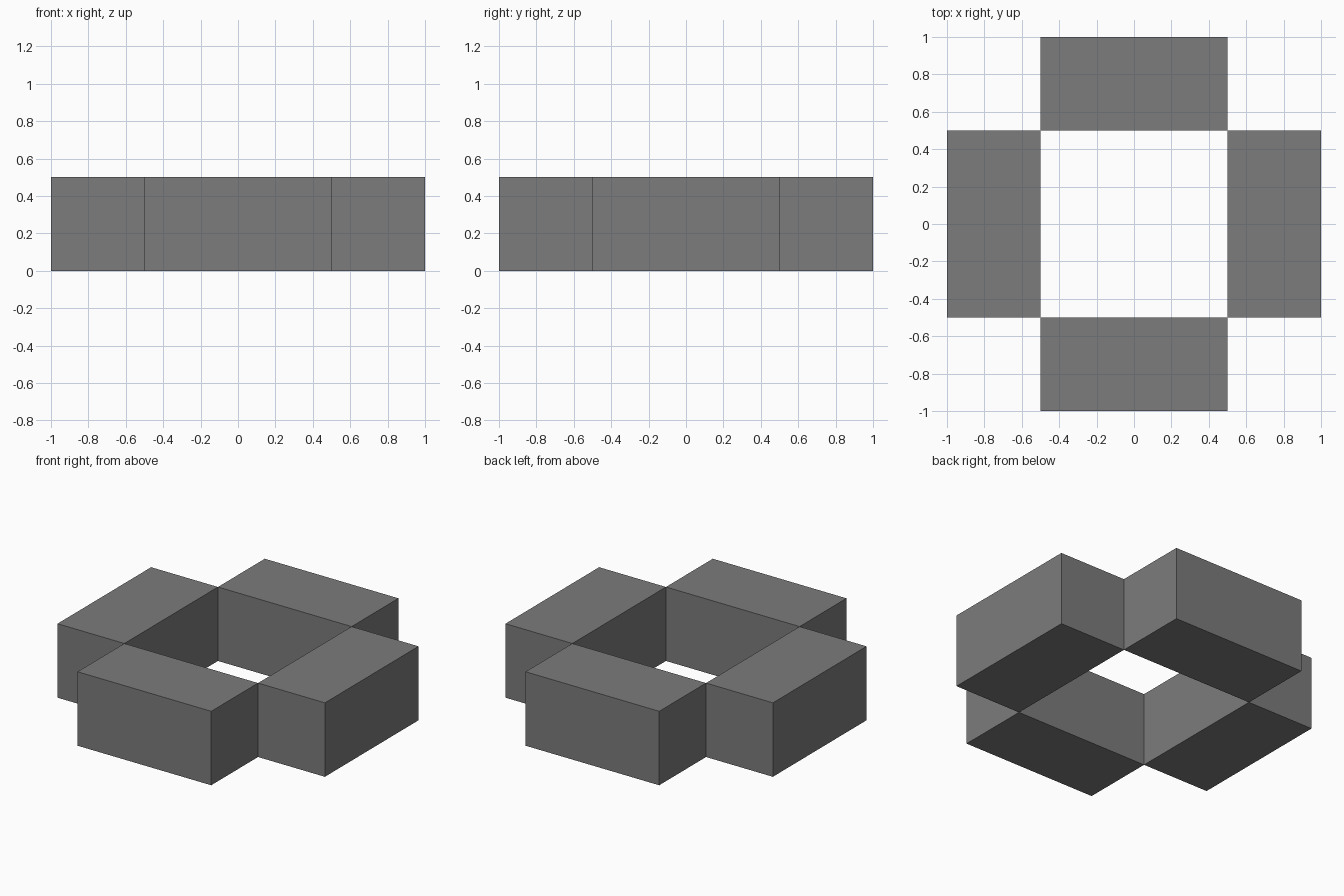
import bpy, math
from mathutils import Matrix

if "Cube" in bpy.data.objects:
    bpy.data.objects.remove(bpy.data.objects["Cube"])

grey = bpy.data.materials.new("mid_grey")
grey.diffuse_color = (0.2, 0.2, 0.2, 1)
grey.use_nodes = True
grey.node_tree.nodes["Principled BSDF"].inputs["Base Color"].default_value = grey.diffuse_color

# Four identical blocks around a square opening, meeting at its corners
names = ["front_block", "right_block", "back_block", "left_block"]
for i, name in enumerate(names):
    bpy.ops.mesh.primitive_cube_add(size=1)
    block = bpy.context.object
    block.name = name
    # 1 x 0.5 x 0.5 block at the front, turned to its side
    size = Matrix.Diagonal((1, 0.5, 0.5, 1))
    turn = Matrix.Rotation(i * math.pi / 2, 4, 'Z')
    block.data.transform(turn @ Matrix.Translation((0, -0.75, 0.25)) @ size)
    block.data.materials.append(grey)
